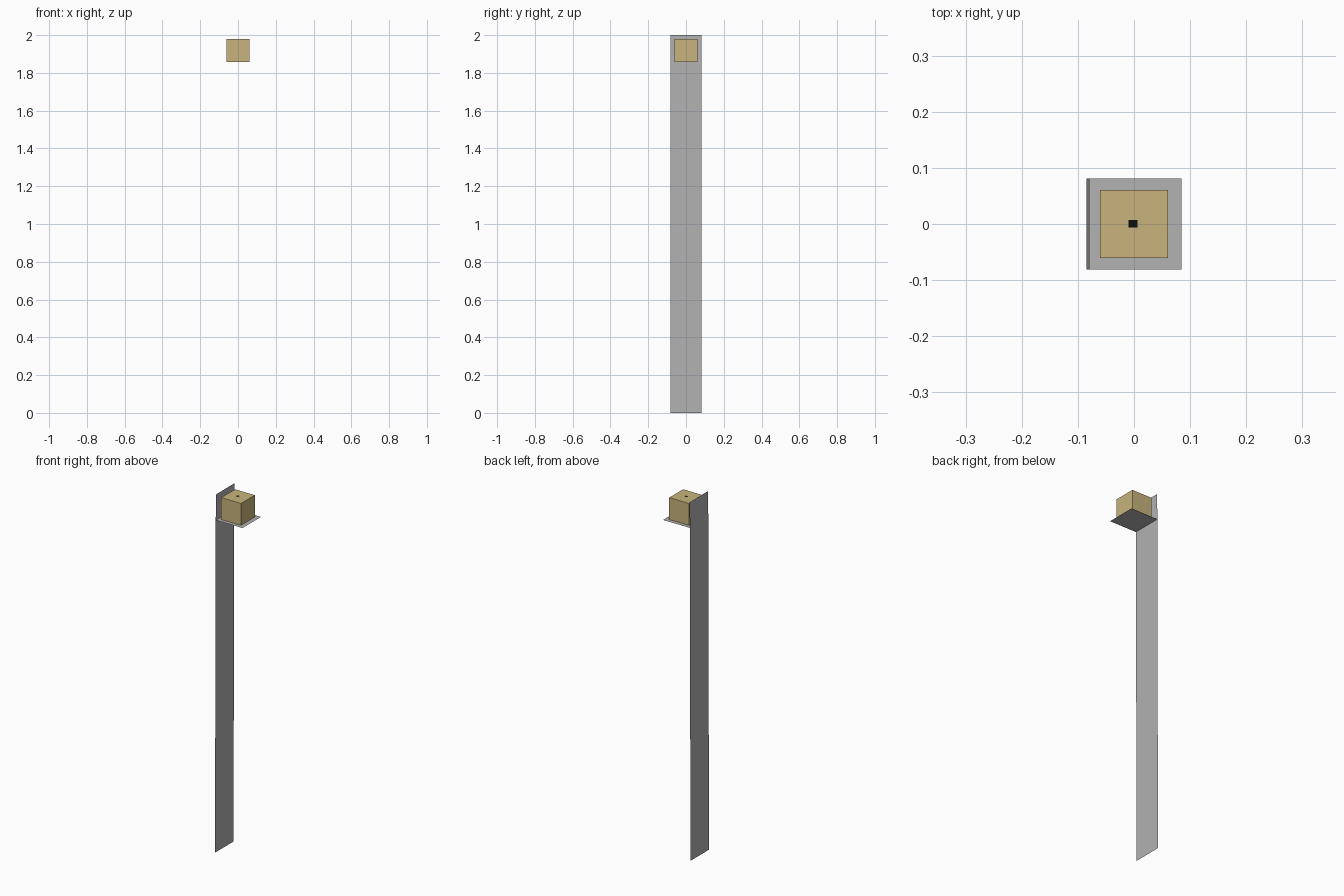
import bpy
import bmesh
from mathutils import Matrix

if "Cube" in bpy.data.objects:
    bpy.data.objects.remove(bpy.data.objects["Cube"])


def material(name, rgb):
    m = bpy.data.materials.new(name)
    m.diffuse_color = (*rgb, 1)
    m.use_nodes = True
    m.node_tree.nodes["Principled BSDF"].inputs["Base Color"].default_value = m.diffuse_color
    return m


GREY = material("steel grey", (0.445, 0.445, 0.445))
TAN = material("wood tan", (0.57, 0.455, 0.205))
BLACK = material("slot black", (0.004, 0.004, 0.004))


def add_object(name, bm, mat):
    mesh = bpy.data.meshes.new(name)
    bm.to_mesh(mesh)
    bm.free()
    mesh.materials.append(mat)
    bpy.context.collection.objects.link(bpy.data.objects.new(name, mesh))


def sheet(name, start, end, y0, y1, mat):
    """Single flat sheet: an (x, z) line swept from y0 to y1."""
    bm = bmesh.new()
    (xa, za), (xb, zb) = start, end
    corners = [(xa, y0, za), (xb, y0, zb), (xb, y1, zb), (xa, y1, za)]
    bm.faces.new([bm.verts.new(c) for c in corners])
    add_object(name, bm, mat)


# tall upright, a thin sheet leaning very slightly
sheet("upright", (-0.085, 0), (-0.08, 2), -0.0815, 0.0815, GREY)

# shelf sheet under the block
sheet("shelf", (-0.0803, 1.857), (0.085, 1.857), -0.0815, 0.0815, GREY)

# block standing on the shelf
bm = bmesh.new()
bmesh.ops.create_cube(bm, size=0.122, matrix=Matrix.Translation((0, 0, 1.919)))
add_object("block", bm, TAN)

# small dark slot on top of the block
sheet("slot", (-0.01, 1.981), (0.006, 1.981), -0.006, 0.007, BLACK)
